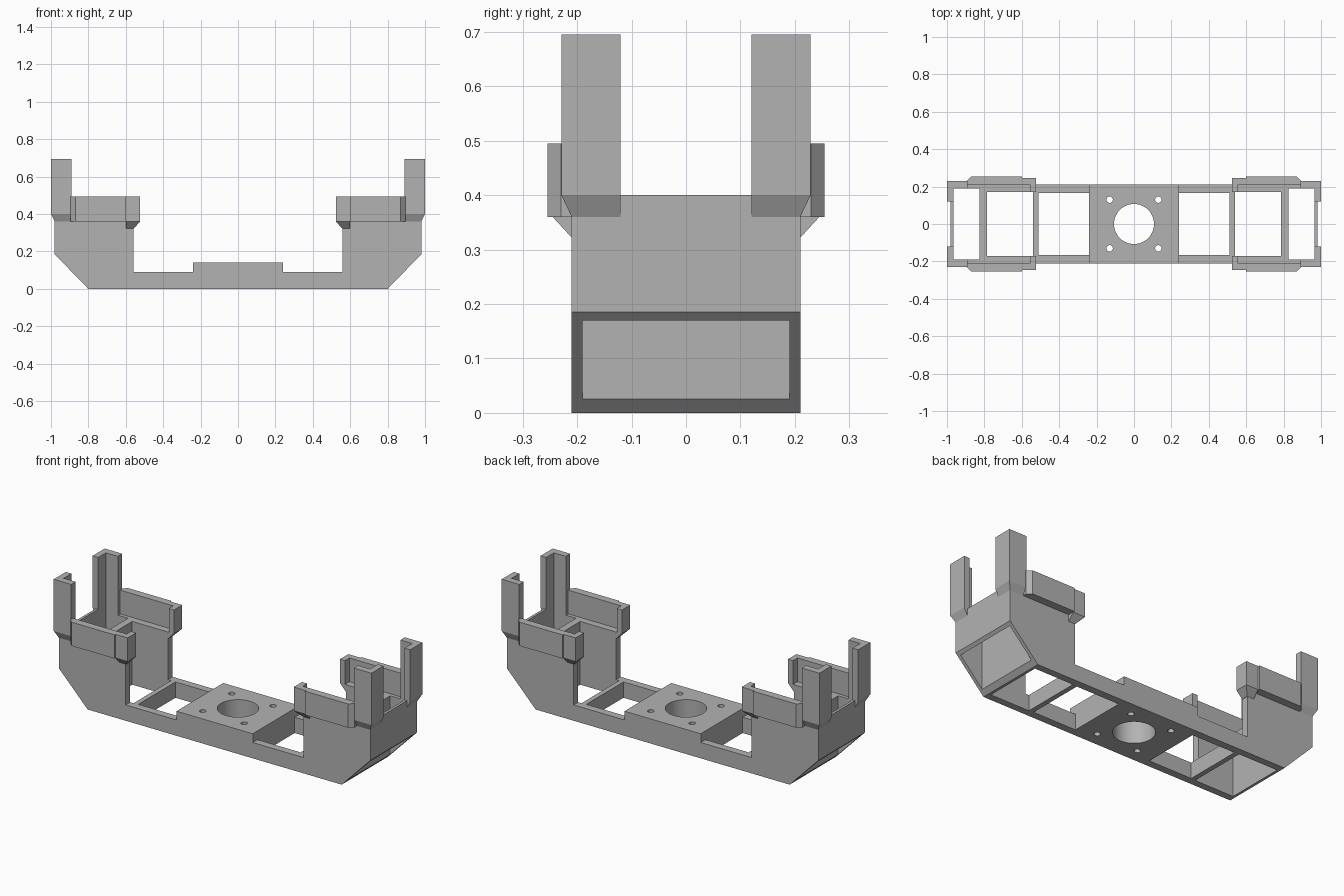
import bpy, bmesh, math

if "Cube" in bpy.data.objects:
    bpy.data.objects.remove(bpy.data.objects["Cube"])

grey = bpy.data.materials.new("plain_grey")
grey.use_nodes = True
COLOUR = (0.45, 0.45, 0.45, 1)
grey.diffuse_color = COLOUR
grey.node_tree.nodes["Principled BSDF"].inputs["Base Color"].default_value = COLOUR


def loft(name, rings):
    """Closed solid through rings of equal point count."""
    bm = bmesh.new()
    loops = [[bm.verts.new(p) for p in ring] for ring in rings]
    n = len(loops[0])
    bm.faces.new(loops[0])
    bm.faces.new(loops[-1])
    for a, b in zip(loops, loops[1:]):
        for i in range(n):
            j = (i + 1) % n
            bm.faces.new((a[i], a[j], b[j], b[i]))
    bmesh.ops.recalc_face_normals(bm, faces=bm.faces)
    mesh = bpy.data.meshes.new(name)
    bm.to_mesh(mesh)
    bm.free()
    mesh.materials.append(grey)
    ob = bpy.data.objects.new(name, mesh)
    bpy.context.collection.objects.link(ob)
    return ob


def layer(points, z):
    return [(x, y, z) for x, y in points]


def rect(x0, x1, y0, y1):
    return [(x0, y0), (x1, y0), (x1, y1), (x0, y1)]


def circle(x, y, r, n):
    return [(x + r * math.cos(2 * math.pi * i / n),
             y + r * math.sin(2 * math.pi * i / n)) for i in range(n)]


def apply_modifiers(ob):
    bpy.context.view_layer.objects.active = ob
    for mod in list(ob.modifiers):
        bpy.ops.object.modifier_apply(modifier=mod.name)


def mirrored(ob):
    mod = ob.modifiers.new("Mirror", 'MIRROR')
    mod.use_axis = (True, True, False)
    mod.use_clip = False
    mod.use_mirror_merge = False
    apply_modifiers(ob)


# Main frame: side profile extruded across the width
half = [(0.8, 0), (0.98, 0.185), (0.98, 0.36), (0.56, 0.36),
        (0.56, 0.09), (0.24, 0.09), (0.24, 0.14)]
profile = half + [(-x, z) for x, z in reversed(half)]
frame = loft("main_frame", [[(x, y, z) for x, z in profile] for y in (-0.21, 0.21)])

# Openings: bays on both sides, centre bore and four screw holes
outlines = [circle(0, 0, 0.107, 48)]
for s in (-1, 1):
    for x0, x1, w in ((0.24, 0.511, 0.167), (0.539, 0.785, 0.17), (0.825, 0.965, 0.19)):
        outlines.append(rect(*sorted((s * x0, s * x1)), -w, w))
    for t in (-1, 1):
        outlines.append(circle(s * 0.13, t * 0.13, 0.017, 20))
for outline in outlines:
    cutter = loft("opening_cutter", [layer(outline, -0.1), layer(outline, 0.6)])
    cutter.hide_render = True
    mod = frame.modifiers.new("Opening", 'BOOLEAN')
    mod.operation = 'DIFFERENCE'
    mod.solver = 'EXACT'
    mod.object = cutter
    apply_modifiers(frame)
    bpy.data.objects.remove(cutter)

# Raised top of each end wall
for side, s in (("left", 1), ("right", -1)):
    strip = rect(*sorted((s * 0.965, s * 0.98)), -0.19, 0.19)
    loft(side + "_end_wall_top", [layer(strip, 0.36), layer(strip, 0.4)])


# Tall angle posts at the corners, flaring out at the foot
def angle(x, y):
    return [(0.89, 0.19), (0.965, 0.19), (0.965, 0.12), (x, 0.12), (x, y), (0.89, y)]


mirrored(loft("corner_posts", [layer(angle(0.98, 0.21), 0.36),
                               layer(angle(1.0, 0.229), 0.4),
                               layer(angle(1.0, 0.229), 0.695)]))

# Side rails with a chamfered outer end
rail = [(0.6, 0.21), (0.895, 0.21), (0.895, 0.23), (0.87, 0.254), (0.6, 0.254)]
mirrored(loft("side_rails", [layer(rail, 0.36), layer(rail, 0.495)]))

# Hooked rail ends
hook = [(0.523, 0.17), (0.555, 0.17), (0.555, 0.21), (0.6, 0.21),
        (0.6, 0.245), (0.523, 0.245)]
mirrored(loft("rail_hooks", [layer(hook, 0.36), layer(hook, 0.495)]))

# Tapered braces under the hooks
mirrored(loft("hook_braces", [layer(rect(0.558, 0.6, 0.17, 0.21), 0.322),
                              layer(rect(0.523, 0.6, 0.17, 0.245), 0.36)]))

# Smooth only the round bores
bpy.ops.object.select_all(action='DESELECT')
frame.select_set(True)
bpy.context.view_layer.objects.active = frame
bpy.ops.object.shade_smooth_by_angle(angle=math.radians(25))
